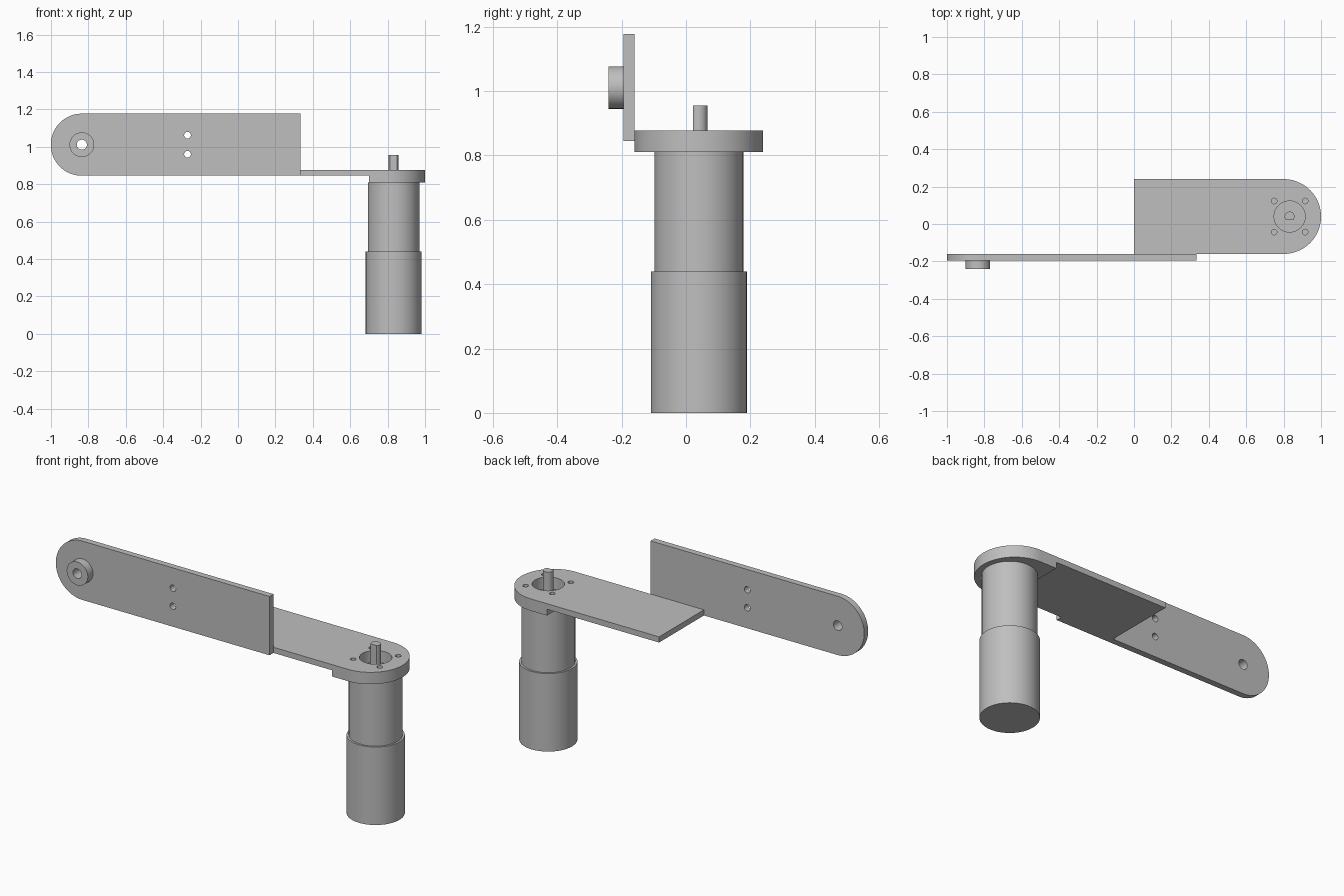
import bpy
import math
from mathutils import Matrix, Vector

cube = bpy.data.objects.get("Cube")
if cube:
    bpy.data.objects.remove(cube, do_unlink=True)

grey = bpy.data.materials.new("plain_grey")
grey.use_nodes = True
grey.diffuse_color = (0.52, 0.52, 0.52, 1)
grey.node_tree.nodes["Principled BSDF"].inputs["Base Color"].default_value = (0.52, 0.52, 0.52, 1)


def prism(name, outline, low, high):
    """Extrude a flat outline upwards from low to high."""
    n = len(outline)
    verts = [(x, y, z) for z in (low, high) for x, y in outline]
    faces = [list(range(n))[::-1], list(range(n, 2 * n))]
    faces += [(i, (i + 1) % n, n + (i + 1) % n, n + i) for i in range(n)]
    mesh = bpy.data.meshes.new(name)
    mesh.from_pydata(verts, [], faces)
    mesh.materials.append(grey)
    obj = bpy.data.objects.new(name, mesh)
    bpy.context.collection.objects.link(obj)
    return obj


def arc(cx, cy, r, start=0, end=360, steps=64):
    closed = end - start == 360
    count = steps if closed else steps + 1
    angles = [math.radians(start + (end - start) * i / steps) for i in range(count)]
    return [(cx + r * math.cos(a), cy + r * math.sin(a)) for a in angles]


def box(x0, x1, y0, y1):
    return [(x0, y0), (x1, y0), (x1, y1), (x0, y1)]


def combine(obj, tools, operation="DIFFERENCE"):
    """Apply booleans and discard the tool objects."""
    for tool in tools:
        mod = obj.modifiers.new("cut", "BOOLEAN")
        mod.operation = operation
        mod.solver = "EXACT"
        mod.object = tool
    bpy.context.view_layer.update()
    graph = bpy.context.evaluated_depsgraph_get()
    result = bpy.data.meshes.new_from_object(obj.evaluated_get(graph))
    obj.modifiers.clear()
    obj.data = result
    for tool in tools:
        bpy.data.objects.remove(tool, do_unlink=True)


def hole(x, y, r, low, high, steps=32):
    return prism("hole_cutter", arc(x, y, r, steps=steps), low, high)


# Motor axis and flange
AX, AY = 0.832, 0.04
flange = prism("motor_bracket", [(0, -0.16)] + arc(0.8, AY, 0.2, -90, 90) + [(0, 0.24)], 0.81, 0.877)
cutters = [prism("step_cutter", box(-0.1, 0.7, -0.3, 0.4), 0.7, 0.845),
           hole(AX, AY, 0.083, 0.7, 1, 64)]
cutters += [hole(AX + sx * 0.083, AY + sy * 0.083, 0.015, 0.7, 1)
            for sx in (-1, 1) for sy in (-1, 1)]
combine(flange, cutters)

# Motor body: wide lower can, narrower gearbox
can = prism("motor_can", arc(AX, AY, 0.149), 0, 0.44)
gearbox = prism("motor_gearbox", arc(AX, AY, 0.138), 0.44, 0.81)

# Shaft with a flat towards the front
shaft = prism("motor_shaft", arc(AX, AY, 0.0265, -44, 224, 40), 0.81, 0.955)

# Upright arm, drawn flat with its height along y, then stood up
HX, HZ = -0.835, 1.011
arm = prism("upright_arm", arc(HX, HZ, 0.166, 90, 270) + [(0.333, HZ - 0.166), (0.333, HZ + 0.166)],
            0.16, 0.195)
combine(arm, [hole(HX, HZ, 0.027, 0, 1)] +
        [hole(-0.27, HZ + s * 0.051, 0.018, 0, 1) for s in (-1, 1)])
hub = prism("arm_hub", arc(HX, HZ, 0.066), 0.195, 0.241)
combine(hub, [hole(HX, HZ, 0.027, 0, 1)])
for part in (arm, hub):
    part.data.transform(Matrix.Rotation(math.radians(90), 4, "X"))

# Smooth round walls, crisp edges
parts = [flange, can, gearbox, shaft, arm, hub]
bpy.ops.object.select_all(action="DESELECT")
for part in parts:
    part.select_set(True)
bpy.context.view_layer.objects.active = flange
bpy.ops.object.shade_smooth_by_angle(angle=math.radians(25))
